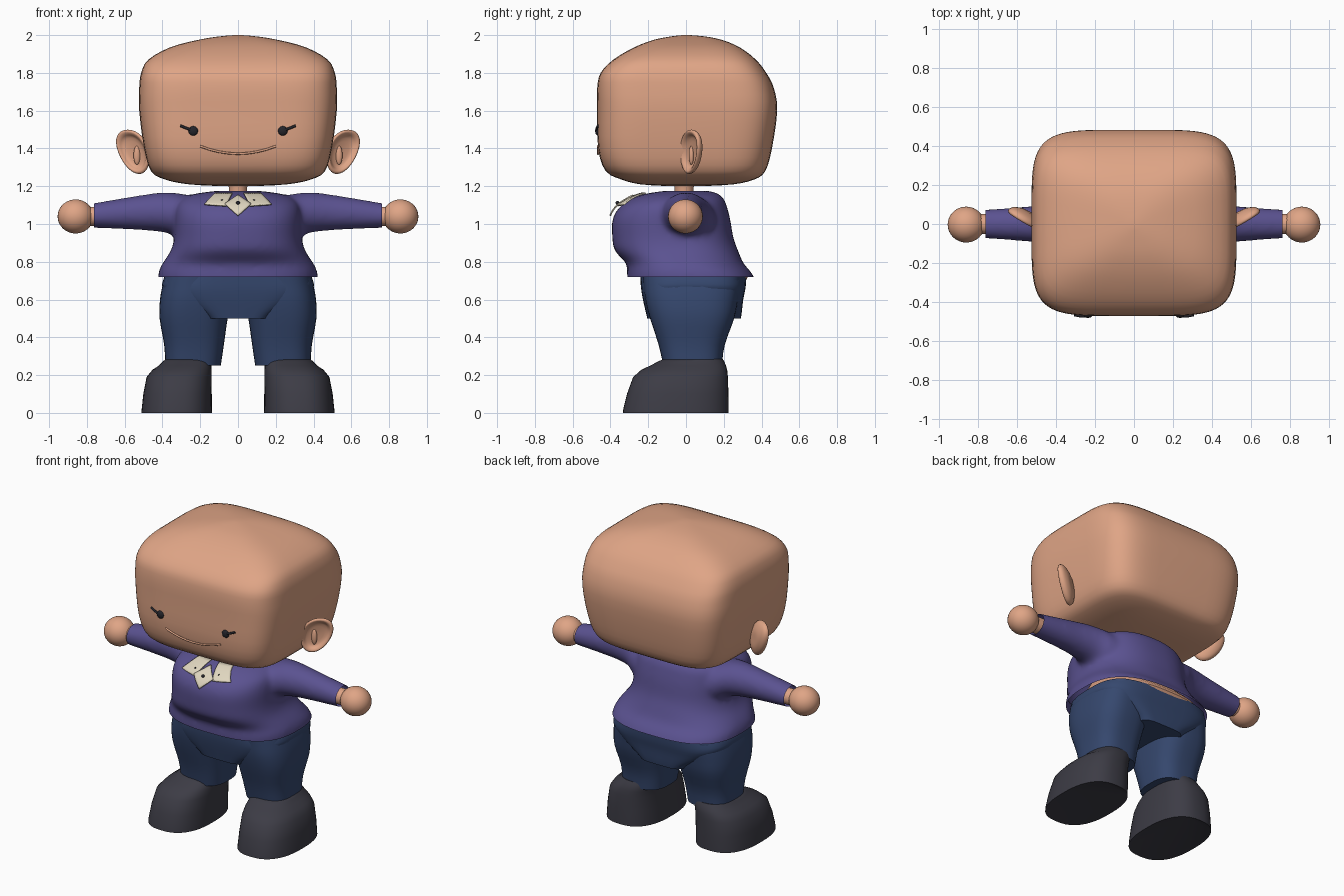
import bpy, bmesh
from math import cos, sin, pi, radians
from mathutils import Vector

cube = bpy.data.objects.get("Cube")
if cube:
    bpy.data.objects.remove(cube, do_unlink=True)


def material(name, r, g, b):
    m = bpy.data.materials.new(name)
    m.use_nodes = True
    m.diffuse_color = (r, g, b, 1)
    bsdf = next(n for n in m.node_tree.nodes if n.type == 'BSDF_PRINCIPLED')
    bsdf.inputs["Base Color"].default_value = (r, g, b, 1)
    bsdf.inputs["Roughness"].default_value = 0.7
    return m


SKIN = material("skin", 0.74, 0.375, 0.238)
PURPLE = material("sweater purple", 0.103, 0.084, 0.28)
DENIM = material("denim blue", 0.036, 0.064, 0.156)
LEATHER = material("shoe charcoal", 0.046, 0.045, 0.06)
CREAM = material("collar cream", 0.74, 0.67, 0.52)
BLACK = material("eye black", 0.018, 0.018, 0.024)


def finish(name, bm, mat, angle=45):
    bmesh.ops.recalc_face_normals(bm, faces=bm.faces)
    me = bpy.data.meshes.new(name)
    bm.to_mesh(me)
    bm.free()
    me.materials.append(mat)
    me.shade_smooth()
    me.set_sharp_from_angle(angle=radians(angle))
    ob = bpy.data.objects.new(name, me)
    bpy.context.collection.objects.link(ob)
    return ob


def refine(rings, steps):
    """Catmull-Rom interpolation between ring descriptions."""
    r = [Vector(k) for k in rings]
    out = []
    for i in range(len(r) - 1):
        a, b, c, d = r[max(i - 1, 0)], r[i], r[i + 1], r[min(i + 2, len(r) - 1)]
        for s in range(steps):
            t = s / steps
            out.append(0.5 * (2 * b + (c - a) * t + (2 * a - 5 * b + 4 * c - d) * t * t
                              + (3 * b - a - 3 * c + d) * t ** 3))
    return out + [r[-1]]


def spow(v, e):
    return abs(v) ** e * (1 if v >= 0 else -1)


def loft(name, rings, mat, place=lambda p: p, steps=3, seg=48):
    """Rings are (height, centre x, half width, y min, y max, squareness)."""
    bm = bmesh.new()
    loops = []
    for z, cx, rx, y0, y1, n in refine(rings, steps):
        loop = []
        for i in range(seg):
            a = 2 * pi * i / seg
            x = cx + rx * spow(cos(a), 2 / n)
            y = (y0 + y1) / 2 + (y1 - y0) / 2 * spow(sin(a), 2 / n)
            loop.append(bm.verts.new(place(Vector((x, y, z)))))
        loops.append(loop)
    for lo, hi in zip(loops, loops[1:]):
        for i in range(seg):
            j = (i + 1) % seg
            bm.faces.new((lo[i], lo[j], hi[j], hi[i]))
    bm.faces.new(loops[0])
    bm.faces.new(loops[-1])
    return finish(name, bm, mat)


def ball(name, centre, radii, mat):
    bm = bmesh.new()
    bmesh.ops.create_uvsphere(bm, u_segments=32, v_segments=20, radius=1)
    for v in bm.verts:
        v.co = Vector(centre) + Vector(c * r for c, r in zip(v.co, radii))
    return finish(name, bm, mat)


def tube(name, points, radius, mat):
    cu = bpy.data.curves.new(name, 'CURVE')
    cu.dimensions = '3D'
    cu.bevel_depth = radius
    cu.bevel_resolution = 2
    cu.use_fill_caps = True
    sp = cu.splines.new('POLY')
    sp.points.add(len(points) - 1)
    for p, co in zip(sp.points, points):
        p.co = (*co, 1)
    cu.materials.append(mat)
    bpy.context.collection.objects.link(bpy.data.objects.new(name, cu))


# Head: a soft rounded block with a domed top
loft("head", [
    (1.20, 0, 0.08, -0.08, 0.08, 3), (1.21, 0, 0.26, -0.24, 0.25, 4),
    (1.235, 0, 0.385, -0.34, 0.36, 4.5), (1.28, 0, 0.46, -0.425, 0.42, 4.8),
    (1.4, 0, 0.497, -0.465, 0.455, 5), (1.6, 0, 0.523, -0.47, 0.483, 5),
    (1.72, 0, 0.523, -0.47, 0.465, 5), (1.8, 0, 0.513, -0.452, 0.425, 5),
    (1.87, 0, 0.475, -0.385, 0.37, 4.8), (1.935, 0, 0.36, -0.275, 0.285, 4.3),
    (1.975, 0, 0.21, -0.17, 0.19, 3.6), (1.993, 0, 0.1, -0.08, 0.1, 3),
    (2.0, 0, 0.02, -0.02, 0.02, 2)], SKIN, seg=72)
loft("neck", [(1.1, 0, 0.05, -0.06, 0.04, 2), (1.19, 0, 0.048, -0.06, 0.04, 2),
              (1.23, 0, 0.06, -0.07, 0.05, 2)], SKIN)

# Smile
tube("mouth", [(x / 20, -0.466, 1.372 + 0.04 * (x / 4) ** 2) for x in range(-4, 5)],
     0.006, SKIN)

# Sweater: body and sleeves fused and softened, then cut open at hem and cuffs
TORSO = [
    (0.68, 0, 0.422, -0.31, 0.38, 2.7), (0.745, 0, 0.42, -0.312, 0.345, 2.7),
    (0.79, 0, 0.40, -0.315, 0.305, 2.6), (0.86, 0, 0.355, -0.378, 0.275, 2.5),
    (0.93, 0, 0.337, -0.39, 0.25, 2.5), (1.02, 0, 0.335, -0.39, 0.235, 2.5),
    (1.08, 0, 0.33, -0.36, 0.22, 2.5), (1.12, 0, 0.31, -0.31, 0.207, 2.5),
    (1.155, 0, 0.25, -0.235, 0.18, 2.4), (1.175, 0, 0.12, -0.12, 0.13, 2)]
SLEEVE = [(0.2, 0, 0.17, 0.87, 1.14, 2), (0.3, 0, 0.15, 0.905, 1.16, 2),
          (0.34, 0, 0.13, 0.938, 1.165, 2), (0.4, 0, 0.112, 0.957, 1.167, 2),
          (0.52, 0, 0.092, 0.968, 1.152, 2), (0.8, 0, 0.072, 0.981, 1.105, 2)]


def along_arm(s):
    return lambda p: Vector((p.z * s, p.x, p.y))


pieces = [loft("sweater_piece", TORSO, PURPLE, seg=64)]
pieces += [loft("sweater_piece", SLEEVE, PURPLE, along_arm(s)) for s in (1, -1)]
bm = bmesh.new()
for ob in pieces:
    bm.from_mesh(ob.data)
    bpy.data.objects.remove(ob, do_unlink=True)
blend = finish("sweater_blend", bm, PURPLE)
remesh = blend.modifiers.new("fuse", 'REMESH')
remesh.mode = 'VOXEL'
remesh.voxel_size = 0.014
soften = blend.modifiers.new("soften", 'SMOOTH')
soften.factor = 0.5
soften.iterations = 14
bpy.context.view_layer.update()
bm = bmesh.new()
bm.from_object(blend, bpy.context.evaluated_depsgraph_get())
for spot, normal in (((0, 0, 0.72), (0, 0, 1)), ((0.762, 0, 0), (-1, 0, 0)),
                     ((-0.762, 0, 0), (1, 0, 0))):
    bmesh.ops.bisect_plane(bm, geom=bm.verts[:] + bm.edges[:] + bm.faces[:],
                           plane_co=spot, plane_no=normal, clear_inner=True)
bpy.data.objects.remove(blend, do_unlink=True)
finish("sweater", bm, PURPLE, 60)

# Bare waist showing between sweater and trousers
loft("waist", [(0.70, 0, 0.34, -0.235, 0.315, 2.8), (0.74, 0, 0.34, -0.235, 0.32, 2.8),
               (0.85, 0, 0.28, -0.2, 0.2, 2.6)], SKIN)


def sweater_front(x, z):
    """Front surface of the sweater at a given spot."""
    rings = refine(TORSO, 3)
    for a, b in zip(rings, rings[1:]):
        if a[0] <= z <= b[0]:
            _, _, rx, y0, y1, n = a.lerp(b, (z - a[0]) / (b[0] - a[0]))
            return (y0 + y1) / 2 - (y1 - y0) / 2 * max(0, 1 - abs(x / rx) ** n) ** (1 / n)
    return 0


def collar_patch(name, corners, lift, cells=8):
    a, b, c, d = (Vector(k) for k in corners)
    bm = bmesh.new()
    grid = []
    for i in range(cells + 1):
        row = []
        for j in range(cells + 1):
            p = a.lerp(b, i / cells).lerp(d.lerp(c, i / cells), j / cells)
            row.append(bm.verts.new((p.x, sweater_front(p.x, p.y) - lift, p.y + lift / 2)))
        grid.append(row)
    for i in range(cells):
        for j in range(cells):
            bm.faces.new((grid[i][j], grid[i + 1][j], grid[i + 1][j + 1], grid[i][j + 1]))
    mod = finish(name, bm, CREAM).modifiers.new("thickness", 'SOLIDIFY')
    mod.thickness = 0.008
    mod.offset = 0


# Collar centre with its button
collar_patch("collar_centre", [(0, 1.035), (0.07, 1.098), (0, 1.145), (-0.07, 1.098)], 0.016)
ball("collar_button", (0, sweater_front(0, 1.105) - 0.03, 1.112), (0.01, 0.01, 0.01), BLACK)

# Hips: upper trousers hanging between the legs
loft("trouser_hips", [
    (0.50, 0, 0.17, -0.205, 0.29, 5), (0.53, 0, 0.205, -0.212, 0.295, 5),
    (0.60, 0, 0.33, -0.228, 0.303, 4.2), (0.66, 0, 0.40, -0.238, 0.315, 3.6),
    (0.72, 0, 0.39, -0.242, 0.32, 3.2)], DENIM)

# Parts that come in pairs
for side, s in (("left", 1), ("right", -1)):
    def flip(p, s=s):
        return Vector((p.x * s, p.y, p.z))

    # Ear: shallow bowl with an inner ridge, tilted outward and swept back
    def ear(p, s=s):
        u = p.x * (1 + 1.2 * p.y)
        q = (Vector((0.55, 0.03, 1.383)) + u * Vector((0.8, 0.48, 0))
             + p.y * Vector((0.25, 0.05, 0.97)) + p.z * Vector((0.45, -0.85, 0)))
        return Vector((q.x * s, q.y, q.z))
    loft(side + "_ear", [
        (depth, 0, 0.1 * k, -0.122 * k, 0.12 * k, 2.1) for depth, k in
        ((-0.035, 0.1), (-0.033, 0.5), (-0.015, 0.88), (0.008, 1), (0.02, 0.92),
         (0.014, 0.8), (-0.004, 0.62), (-0.01, 0.1))], SKIN, ear, seg=32)
    ball(side + "_ear_ridge", ear(Vector((-0.01, -0.02, -0.005)), s),
         (0.018, 0.014, 0.05), SKIN)

    # Eye and lash
    ball(side + "_eye", (s * 0.237, -0.467, 1.493), (0.025, 0.014, 0.025), BLACK)
    tube(side + "_eyelash", [(s * 0.24, -0.472, 1.495), (s * 0.275, -0.472, 1.508),
                             (s * 0.305, -0.466, 1.52)], 0.007, BLACK)

    # Wrist and hand
    loft(side + "_wrist", [(0.62, 0, 0.052, 0.99, 1.094, 2), (0.82, 0, 0.05, 0.99, 1.09, 2)],
         SKIN, along_arm(s), steps=1)
    ball(side + "_hand", (s * 0.86, -0.003, 1.04), (0.095, 0.092, 0.09), SKIN)

    # Collar flap with a small stud
    collar_patch(side + "_collar_flap", [(s * 0.03, 1.158), (s * 0.12, 1.158),
                                         (s * 0.178, 1.098), (s * 0.065, 1.09)], 0.011)
    ball(side + "_collar_stud", (s * 0.085, sweater_front(0.085, 1.12) - 0.015, 1.126),
         (0.005, 0.005, 0.005), BLACK)

    # Trouser leg
    loft(side + "_trouser_leg", [
        (0.25, 0.238, 0.147, -0.12, 0.19, 2.8), (0.36, 0.233, 0.158, -0.145, 0.205, 2.8),
        (0.50, 0.235, 0.180, -0.19, 0.255, 2.8), (0.60, 0.225, 0.188, -0.215, 0.275, 2.8),
        (0.68, 0.21, 0.188, -0.225, 0.29, 2.8), (0.72, 0.2, 0.187, -0.23, 0.295, 2.8)],
        DENIM, flip)

    # Shoe: broad flat sole, sloping up to the ankle
    loft(side + "_shoe", [
        (0.0, 0.324, 0.186, -0.33, 0.225, 2.5), (0.02, 0.324, 0.186, -0.332, 0.226, 2.5),
        (0.19, 0.312, 0.172, -0.28, 0.222, 2.5), (0.25, 0.28, 0.14, -0.19, 0.212, 2.5),
        (0.285, 0.262, 0.122, -0.12, 0.195, 2.5)], LEATHER, flip, steps=2)
